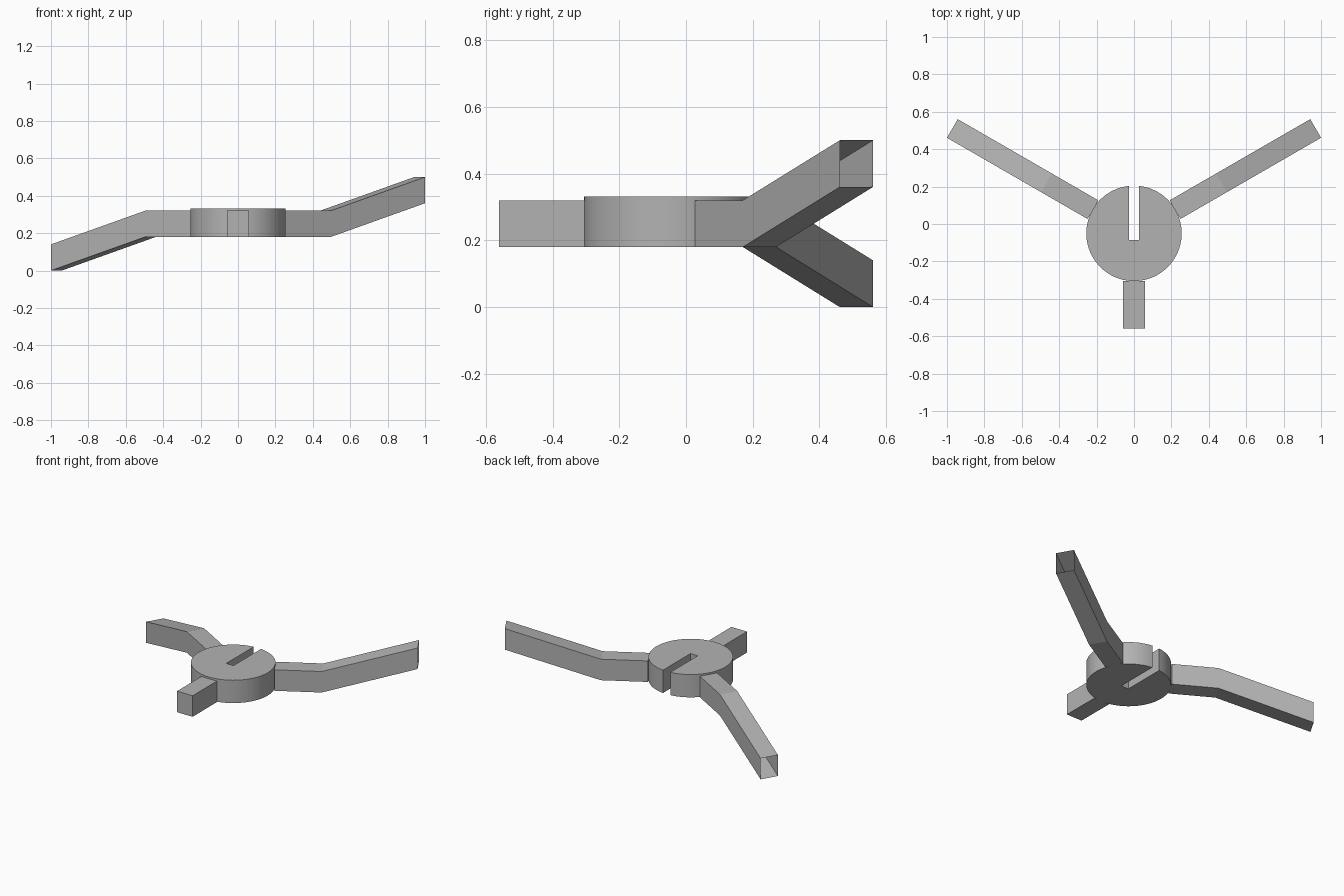
import bpy, bmesh, math
from mathutils import Vector

if "Cube" in bpy.data.objects:
    bpy.data.objects.remove(bpy.data.objects["Cube"])

CENTRE_Y = -0.05
Z0, Z1 = 0.18, 0.332
ARM_H, ARM_HALF_W = 0.14, 0.0575
ARM_START = 0.2536

# Mid grey for every part
grey = bpy.data.materials.new("mid_grey")
grey.diffuse_color = (0.45, 0.45, 0.45, 1)
grey.use_nodes = True
grey.node_tree.nodes["Principled BSDF"].inputs["Base Color"].default_value = grey.diffuse_color


def finish(name, bm):
    bmesh.ops.recalc_face_normals(bm, faces=bm.faces)
    mesh = bpy.data.meshes.new(name)
    bm.to_mesh(mesh)
    bm.free()
    mesh.materials.append(grey)
    obj = bpy.data.objects.new(name, mesh)
    bpy.context.collection.objects.link(obj)
    return obj


# Slotted hub: arc running round from one slot lip to the other
def hub(radius=0.255, slot_half=0.027, slot_end=-0.086, steps=72):
    bm = bmesh.new()
    gap = math.asin(slot_half / radius)
    pts = []
    for i in range(steps + 1):
        a = math.pi / 2 + gap + (2 * math.pi - 2 * gap) * i / steps
        pts.append((radius * math.cos(a), CENTRE_Y + radius * math.sin(a)))
    pts += [(slot_half, slot_end), (-slot_half, slot_end)]
    face = bm.faces.new([bm.verts.new((x, y, Z0)) for x, y in pts])
    ext = bmesh.ops.extrude_face_region(bm, geom=[face])
    top = [v for v in ext["geom"] if isinstance(v, bmesh.types.BMVert)]
    bmesh.ops.translate(bm, verts=top, vec=(0, 0, Z1 - Z0))
    obj = finish("slotted_hub", bm)
    bpy.ops.object.select_all(action="DESELECT")
    obj.select_set(True)
    bpy.context.view_layer.objects.active = obj
    bpy.ops.object.shade_smooth_by_angle(angle=math.radians(30))


# Arm: rectangular section swept along (distance, bottom height) stations
def arm(name, angle, stations, open_end):
    bm = bmesh.new()
    a = math.radians(angle)
    along = Vector((math.cos(a), math.sin(a), 0))
    side = Vector((-math.sin(a), math.cos(a), 0)) * ARM_HALF_W
    rings = []
    for d, z in stations:
        p = Vector((0, CENTRE_Y, z)) + along * d
        up = Vector((0, 0, ARM_H))
        rings.append([bm.verts.new(v) for v in
                      (p - side, p + side, p + side + up, p - side + up)])
    for r, s in zip(rings, rings[1:]):
        for i in range(4):
            j = (i + 1) % 4
            bm.faces.new((r[i], r[j], s[j], s[i]))
    bm.faces.new(rings[0])
    if not open_end:
        bm.faces.new(rings[-1])
    finish(name, bm)


hub()
# Long cranked arms have open tips; the short arm is a closed block
arm("raised_arm", 30, [(ARM_START, Z0), (0.54, Z0), (1.1215, 0.36)], True)
arm("lowered_arm", 150, [(ARM_START, Z0), (0.54, Z0), (1.1215, 0.0)], True)
arm("short_arm", 270, [(ARM_START, Z0), (0.51, Z0)], False)
